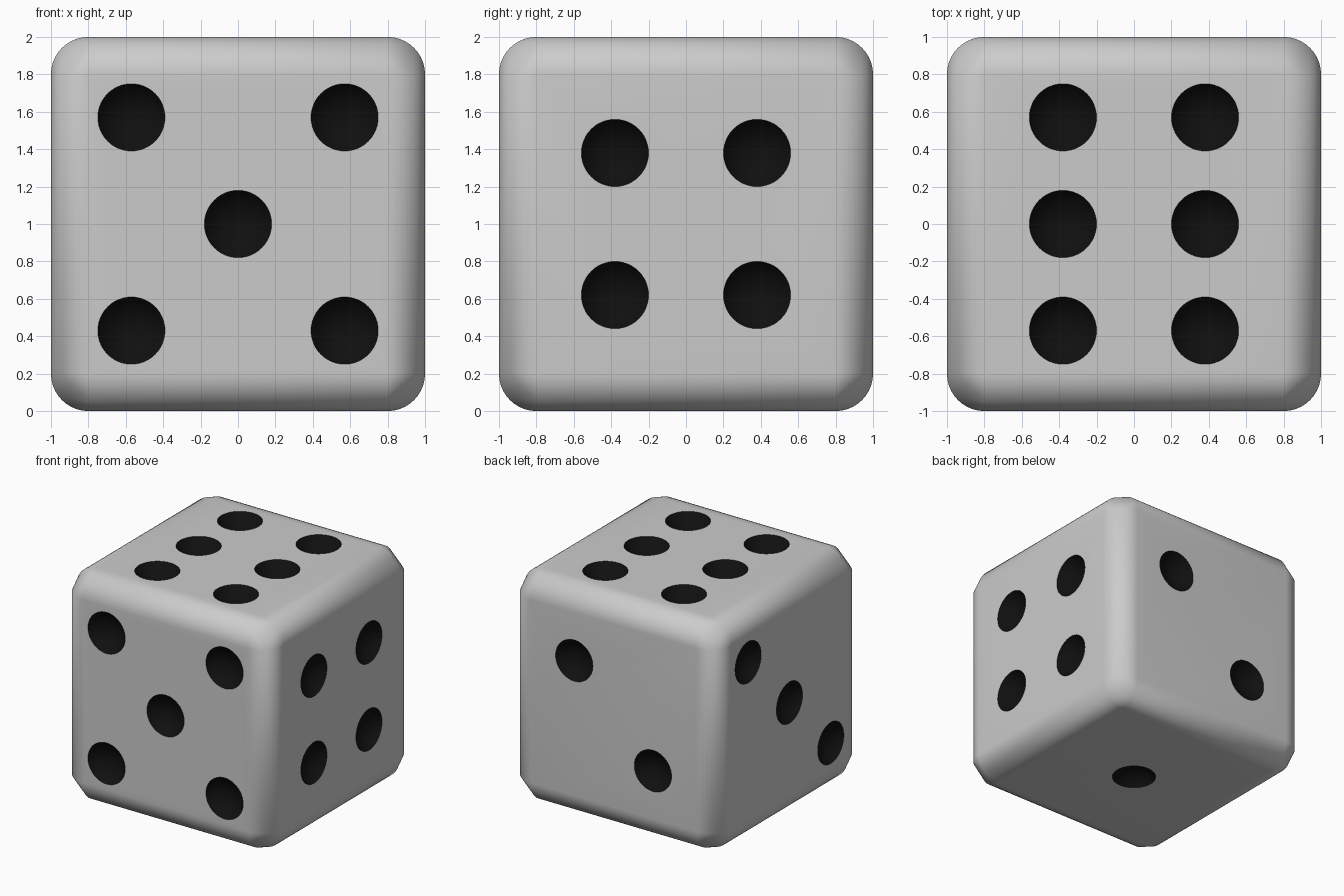
import bpy, bmesh, math
from mathutils import Vector, Matrix
from itertools import product

if "Cube" in bpy.data.objects:
    bpy.data.objects.remove(bpy.data.objects["Cube"])

R = 0.2          # edge rounding
I = 1 - R
SEG = 10         # steps per rounded edge
PIP_R, PIP_DEPTH = 0.18, 0.1

def material(name, col):
    m = bpy.data.materials.new(name)
    m.diffuse_color = col
    m.use_nodes = True
    m.node_tree.nodes["Principled BSDF"].inputs["Base Color"].default_value = m.diffuse_color
    return m

def make_object(name, bm, mat):
    me = bpy.data.meshes.new(name)
    bm.to_mesh(me)
    bm.free()
    me.materials.append(mat)
    ob = bpy.data.objects.new(name, me)
    bpy.context.collection.objects.link(ob)
    return ob

# Body: cube with rounded edges and flattened corners, as hull of edge arcs
bm = bmesh.new()
for axis in range(3):
    for sa, sb, sc in product((-1, 1), repeat=3):
        for i in range(SEG + 1):
            t = math.pi / 2 * i / SEG
            p = [0, 0, 0]
            p[axis] = sa * I
            p[(axis + 1) % 3] = sb * (I + R * math.cos(t))
            p[(axis + 2) % 3] = sc * (I + R * math.sin(t))
            bm.verts.new((p[0], p[1], p[2] + 1))
bmesh.ops.remove_doubles(bm, verts=bm.verts, dist=1e-4)
bmesh.ops.convex_hull(bm, input=bm.verts)
bmesh.ops.dissolve_limit(bm, angle_limit=math.radians(0.5), verts=bm.verts, edges=bm.edges)
bmesh.ops.recalc_face_normals(bm, faces=bm.faces)
die = make_object("die_body", bm, material("body_grey", (0.8, 0.8, 0.8, 1)))

# Pips: (outward, right, up) axes of each face and pip positions on it
a, b = 0.38, 0.57
X, Y, Z = Vector((1, 0, 0)), Vector((0, 1, 0)), Vector((0, 0, 1))
faces = [
    (-Y, X, Z, [(0, 0)] + list(product((-b, b), repeat=2))),   # front: 5
    (X, Y, Z, list(product((-a, a), repeat=2))),               # right: 4
    (Z, X, Y, list(product((-a, a), (-b, 0, b)))),             # top: 6
    (Y, -X, Z, [(-a, a), (a, -a)]),                            # back: 2
    (-X, -Y, Z, [(-b, b), (0, 0), (b, -b)]),                   # left: 3
    (-Z, X, -Y, [(0, 0)]),                                     # bottom: 1
]
ball = (PIP_R ** 2 + PIP_DEPTH ** 2) / (2 * PIP_DEPTH)
bm = bmesh.new()
for n, r, u, spots in faces:
    turn = n.to_track_quat('Z', 'Y').to_matrix().to_4x4()
    for s, t in spots:
        c = Z + n * (1 + ball - PIP_DEPTH) + r * s + u * t
        bmesh.ops.create_uvsphere(bm, u_segments=48, v_segments=32, radius=ball,
                                  matrix=Matrix.Translation(c) @ turn)
cutter = make_object("pip_cutter", bm, material("pip_black", (0.005, 0.005, 0.005, 1)))
cutter.hide_render = True

# Carve the pips; the cut surfaces take the black material
mod = die.modifiers.new("pips", 'BOOLEAN')
mod.operation = 'DIFFERENCE'
mod.solver = 'EXACT'
mod.material_mode = 'TRANSFER'
mod.object = cutter
bpy.context.view_layer.objects.active = die
die.select_set(True)
bpy.ops.object.modifier_apply(modifier=mod.name)
bpy.data.objects.remove(cutter)
bpy.ops.object.shade_smooth_by_angle(angle=math.radians(35))
